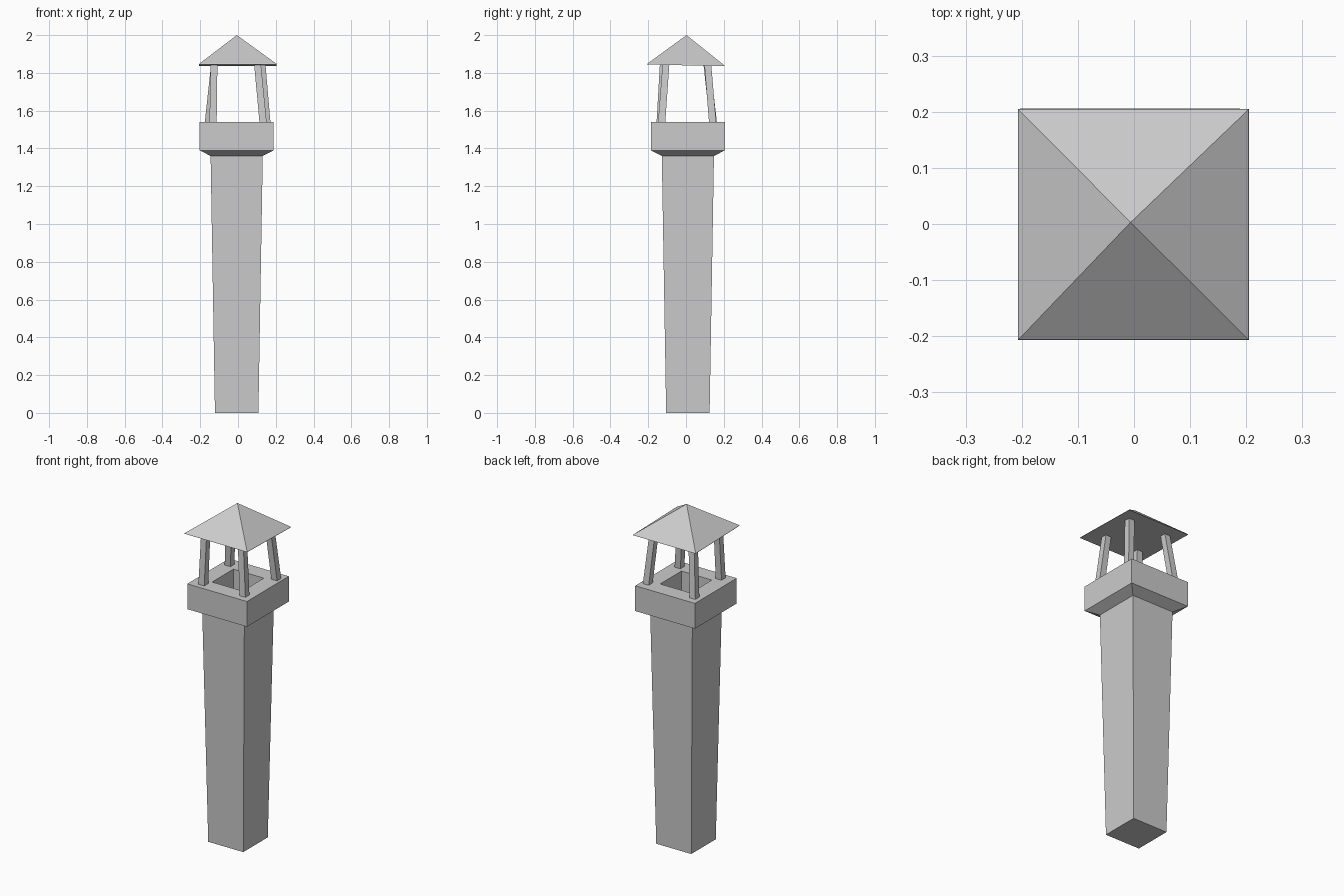
import bpy
import bmesh

if "Cube" in bpy.data.objects:
    bpy.data.objects.remove(bpy.data.objects["Cube"])

CX, CY = -0.007, 0.01   # chimney axis


def square(x, y, z, half):
    return [(x - half, y - half, z), (x + half, y - half, z),
            (x + half, y + half, z), (x - half, y + half, z)]


def loft(name, rings, apex=None):
    """Skin a stack of four-cornered rings; close the ends, or end in an apex."""
    bm = bmesh.new()
    loops = [[bm.verts.new(p) for p in ring] for ring in rings]
    for a, b in zip(loops, loops[1:]):
        for i in range(4):
            j = (i + 1) % 4
            bm.faces.new((a[i], a[j], b[j], b[i]))
    bm.faces.new(loops[0][::-1])
    if apex:
        tip = bm.verts.new(apex)
        for i in range(4):
            bm.faces.new((loops[-1][i], loops[-1][(i + 1) % 4], tip))
    else:
        bm.faces.new(loops[-1])
    bmesh.ops.recalc_face_normals(bm, faces=bm.faces)
    mesh = bpy.data.meshes.new(name)
    bm.to_mesh(mesh)
    bm.free()
    obj = bpy.data.objects.new(name, mesh)
    bpy.context.collection.objects.link(obj)
    return obj


# Flared shaft
loft("shaft", [square(CX, CY, z, h) for z, h in ((0, 0.115), (1.36, 0.138))])

# Collar with chamfered underside and a square flue sunk into its top
collar_profile = [(1.36, 0.138), (1.39, 0.196), (1.54, 0.196),
                  (1.54, 0.10), (1.375, 0.10)]
loft("collar", [square(CX, CY, z, h) for z, h in collar_profile])

# Leaning posts, each a little irregular: foot (x, y) and head (x, y)
posts = {
    "front_left_post": ((-0.132, -0.137), (-0.127, -0.120)),
    "front_right_post": ((0.133, -0.129), (0.103, -0.106)),
    "back_right_post": ((0.153, 0.141), (0.127, 0.115)),
    "back_left_post": ((-0.157, 0.145), (-0.124, 0.110)),
}
for name, (foot, head) in posts.items():
    loft(name, [square(*foot, 1.535, 0.019), square(*head, 1.85, 0.018)])


# Pyramid roof, tipped slightly down towards the back, with a thin rim
def tilted(half, lift):
    return [(x, y, z + lift - 0.022 * y)
            for x, y, z in square(-0.001, -0.001, 1.84, half)]


loft("roof", [tilted(0.206, 0), tilted(0.204, 0.004)], apex=(-0.006, 0.003, 2.0))
